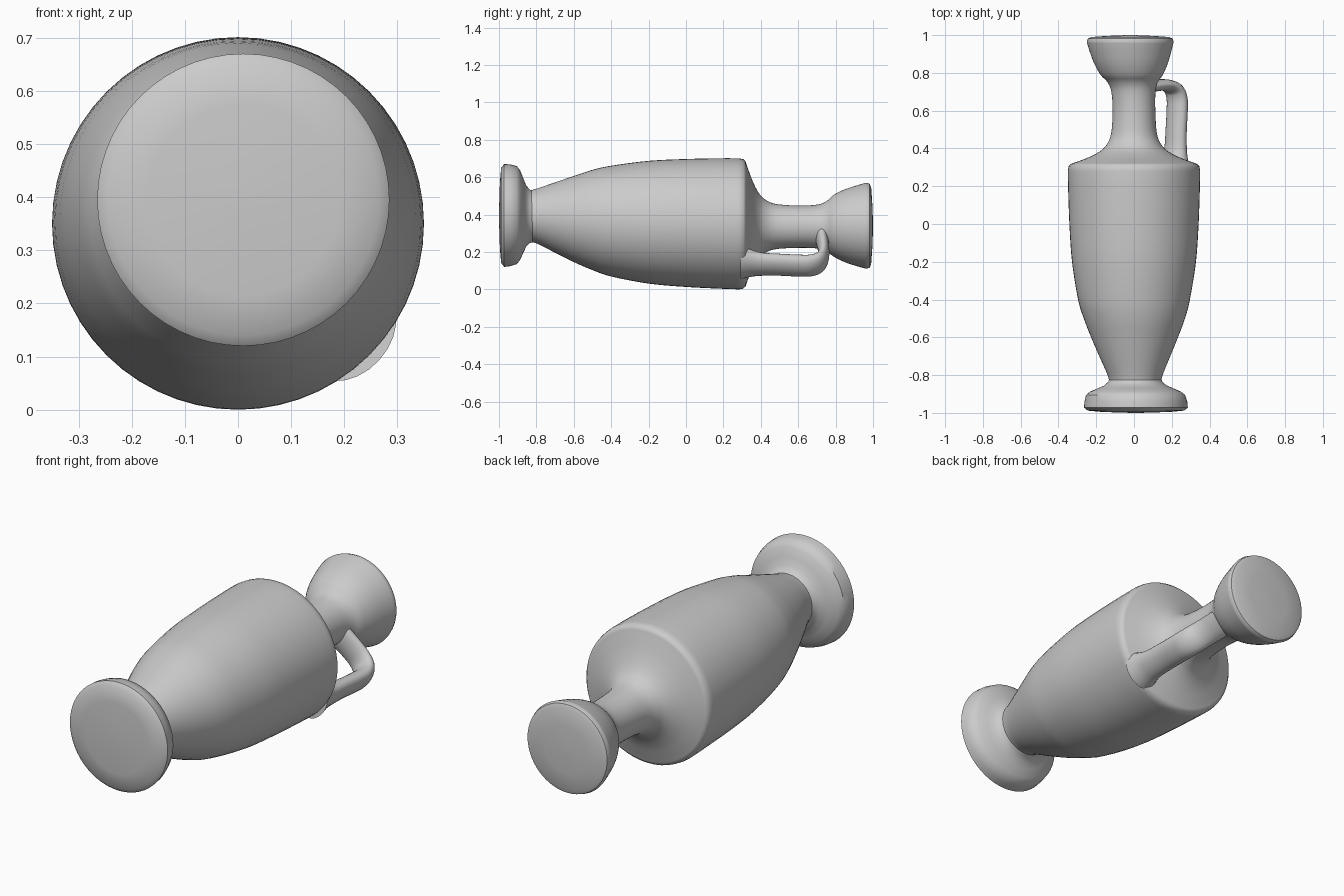
import bpy, bmesh, math
from mathutils import Vector

if "Cube" in bpy.data.objects:
    bpy.data.objects.remove(bpy.data.objects["Cube"], do_unlink=True)

clay = bpy.data.materials.new("grey clay")
clay.use_nodes = True
GREY = (0.6, 0.6, 0.6, 1)
clay.diffuse_color = GREY
clay.node_tree.nodes["Principled BSDF"].inputs["Base Color"].default_value = GREY


def skin(name, rings):
    """Skin a list of equal-sized point loops into a closed, smooth tube."""
    bm = bmesh.new()
    loops = [[bm.verts.new(p) for p in ring] for ring in rings]
    n = len(loops[0])
    for a, b in zip(loops, loops[1:]):
        for i in range(n):
            j = (i + 1) % n
            bm.faces.new((a[i], a[j], b[j], b[i]))
    bm.faces.new(loops[0])
    bm.faces.new(loops[-1])
    bmesh.ops.recalc_face_normals(bm, faces=bm.faces)
    mesh = bpy.data.meshes.new(name)
    bm.to_mesh(mesh)
    bm.free()
    mesh.materials.append(clay)
    obj = bpy.data.objects.new(name, mesh)
    bpy.context.collection.objects.link(obj)
    bpy.ops.object.select_all(action='DESELECT')
    obj.select_set(True)
    bpy.context.view_layer.objects.active = obj
    bpy.ops.object.shade_smooth_by_angle(angle=math.radians(38))
    return obj


def lathe(name, profile, n=56):
    """Turn (y, radius, centre x, centre z) stations around the lying axis."""
    rings = []
    for y, r, cx, cz in profile:
        rings.append([(cx + r * math.cos(math.tau * i / n), y,
                       cz + r * math.sin(math.tau * i / n)) for i in range(n)])
    return skin(name, rings)


def spline(points, steps=5):
    """Catmull-Rom subdivision of a list of tuples."""
    pts = [Vector(p) for p in points]
    pts = [2 * pts[0] - pts[1]] + pts + [2 * pts[-1] - pts[-2]]
    out = []
    for a, b, c, d in zip(pts, pts[1:], pts[2:], pts[3:]):
        for k in range(steps):
            t = k / steps
            out.append(0.5 * (2 * b + (c - a) * t + (2 * a - 5 * b + 4 * c - d) * t ** 2
                              + (3 * b - a - 3 * c + d) * t ** 3))
    return out + [pts[-2]]


# Foot disc, slightly off the body axis
lathe("foot", [
    (-1.0, 0.02, 0.01, 0.395), (-0.995, 0.18, 0.01, 0.395), (-0.988, 0.255, 0.01, 0.395),
    (-0.972, 0.275, 0.01, 0.395), (-0.94, 0.272, 0.01, 0.396), (-0.905, 0.262, 0.008, 0.397),
    (-0.887, 0.24, 0.008, 0.397), (-0.87, 0.2, 0.008, 0.395), (-0.855, 0.165, 0.008, 0.392),
    (-0.835, 0.143, 0.007, 0.39), (-0.81, 0.135, 0.007, 0.39)])

# Body swelling up to the shoulder edge
body = spline([
    (-0.85, 0.135, 0.007, 0.39), (-0.80, 0.146, 0.006, 0.392), (-0.70, 0.188, 0.004, 0.384),
    (-0.60, 0.23, 0.003, 0.376), (-0.50, 0.268, 0.002, 0.371), (-0.40, 0.296, 0.0, 0.365),
    (-0.20, 0.328, 0.0, 0.359), (0.0, 0.342, 0.0, 0.355), (0.20, 0.349, 0.0, 0.352),
    (0.285, 0.35, 0.0, 0.35)])
# Shoulder, neck and flared mouth
neck = spline([
    (0.318, 0.335, 0.0, 0.35), (0.332, 0.295, 0.0, 0.349), (0.355, 0.235, 0.0, 0.347),
    (0.385, 0.18, 0.0, 0.342), (0.42, 0.145, 0.0, 0.338), (0.48, 0.121, 0.0, 0.336),
    (0.60, 0.113, 0.0, 0.335), (0.70, 0.117, -0.003, 0.336), (0.75, 0.133, -0.007, 0.338),
    (0.79, 0.165, -0.012, 0.34), (0.85, 0.195, -0.016, 0.34), (0.92, 0.218, -0.019, 0.34),
    (0.965, 0.23, -0.02, 0.34)])
rim = [(0.982, 0.224, -0.02, 0.34), (0.99, 0.205, -0.02, 0.34),
       (0.996, 0.12, -0.02, 0.34), (1.0, 0.02, -0.02, 0.34)]
lathe("body_and_neck", body + [(0.306, 0.346, 0.0, 0.35)] + neck + rim)

# Strap handle from shoulder to neck: (distance from axis, y, half thickness, half width)
path = spline([
    (0.285, 0.30, 0.075, 0.10), (0.292, 0.355, 0.055, 0.082), (0.298, 0.41, 0.046, 0.072),
    (0.302, 0.50, 0.043, 0.069), (0.309, 0.60, 0.043, 0.069), (0.308, 0.665, 0.042, 0.069),
    (0.285, 0.712, 0.037, 0.069), (0.235, 0.734, 0.031, 0.068), (0.17, 0.735, 0.031, 0.068),
    (0.08, 0.725, 0.035, 0.07)])
out_dir = Vector((0.74, 0, -0.673)).normalized()
side = Vector((0.673, 0, 0.74)).normalized()
up = Vector((0, 1, 0))
axis = Vector((0, 0, 0.335))
centres = [axis + out_dir * p[0] + up * p[1] for p in path]
rings = []
for k, p in enumerate(path):
    tangent = (centres[min(k + 1, len(path) - 1)] - centres[max(k - 1, 0)]).normalized()
    normal = tangent.cross(side)
    rings.append([centres[k] + normal * p[2] * math.cos(math.tau * i / 24)
                  + side * p[3] * math.sin(math.tau * i / 24) for i in range(24)])
skin("handle", rings)
